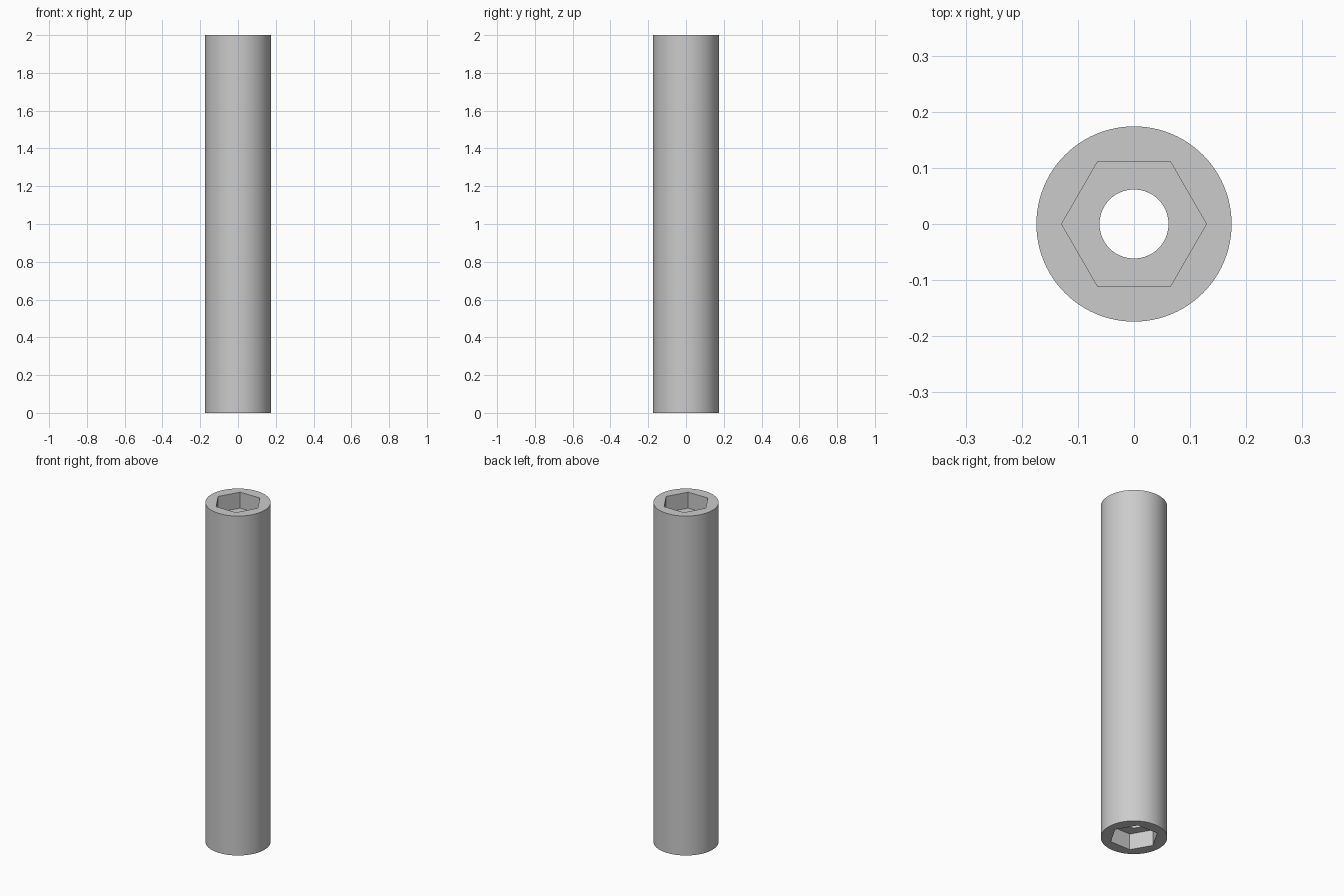
import bpy, bmesh, math

cube = bpy.data.objects.get("Cube")
if cube:
    bpy.data.objects.remove(cube, do_unlink=True)

LENGTH, POCKET = 2.0, 0.094
OUTER, HEX, BORE = 0.174, 0.129, 0.0615
SEGMENTS = 96  # multiple of six, so hexagon corners stay exact


def ring(bm, radius, z, hexagonal=False):
    """Ring of vertices around z, circular or hexagonal with a corner on +x."""
    verts = []
    for i in range(SEGMENTS):
        a = math.tau * i / SEGMENTS
        r = radius
        if hexagonal:
            r *= math.cos(math.pi / 6) / math.cos(a % (math.pi / 3) - math.pi / 6)
        verts.append(bm.verts.new((r * math.cos(a), r * math.sin(a), z)))
    return verts


# Closed section: outside wall, top nut pocket, bore, bottom nut pocket
bm = bmesh.new()
rings = [
    ring(bm, OUTER, 0),
    ring(bm, OUTER, LENGTH),
    ring(bm, HEX, LENGTH, True),
    ring(bm, HEX, LENGTH - POCKET, True),
    ring(bm, BORE, LENGTH - POCKET),
    ring(bm, BORE, POCKET),
    ring(bm, HEX, POCKET, True),
    ring(bm, HEX, 0, True),
]
for k, low in enumerate(rings):
    high = rings[(k + 1) % len(rings)]
    for i in range(SEGMENTS):
        j = (i + 1) % SEGMENTS
        bm.faces.new((low[i], low[j], high[j], high[i]))
bmesh.ops.recalc_face_normals(bm, faces=bm.faces)

mesh = bpy.data.meshes.new("spacer_tube")
bm.to_mesh(mesh)
bm.free()
tube = bpy.data.objects.new("spacer_tube", mesh)
bpy.context.collection.objects.link(tube)

# Plain grey material
grey = bpy.data.materials.new("light grey")
grey.use_nodes = True
colour = (0.6, 0.6, 0.6, 1)
grey.diffuse_color = colour
grey.node_tree.nodes["Principled BSDF"].inputs["Base Color"].default_value = colour
mesh.materials.append(grey)

# Smooth round walls, sharp rims and pocket corners
bpy.ops.object.select_all(action="DESELECT")
tube.select_set(True)
bpy.context.view_layer.objects.active = tube
bpy.ops.object.shade_smooth_by_angle(angle=math.radians(30))
